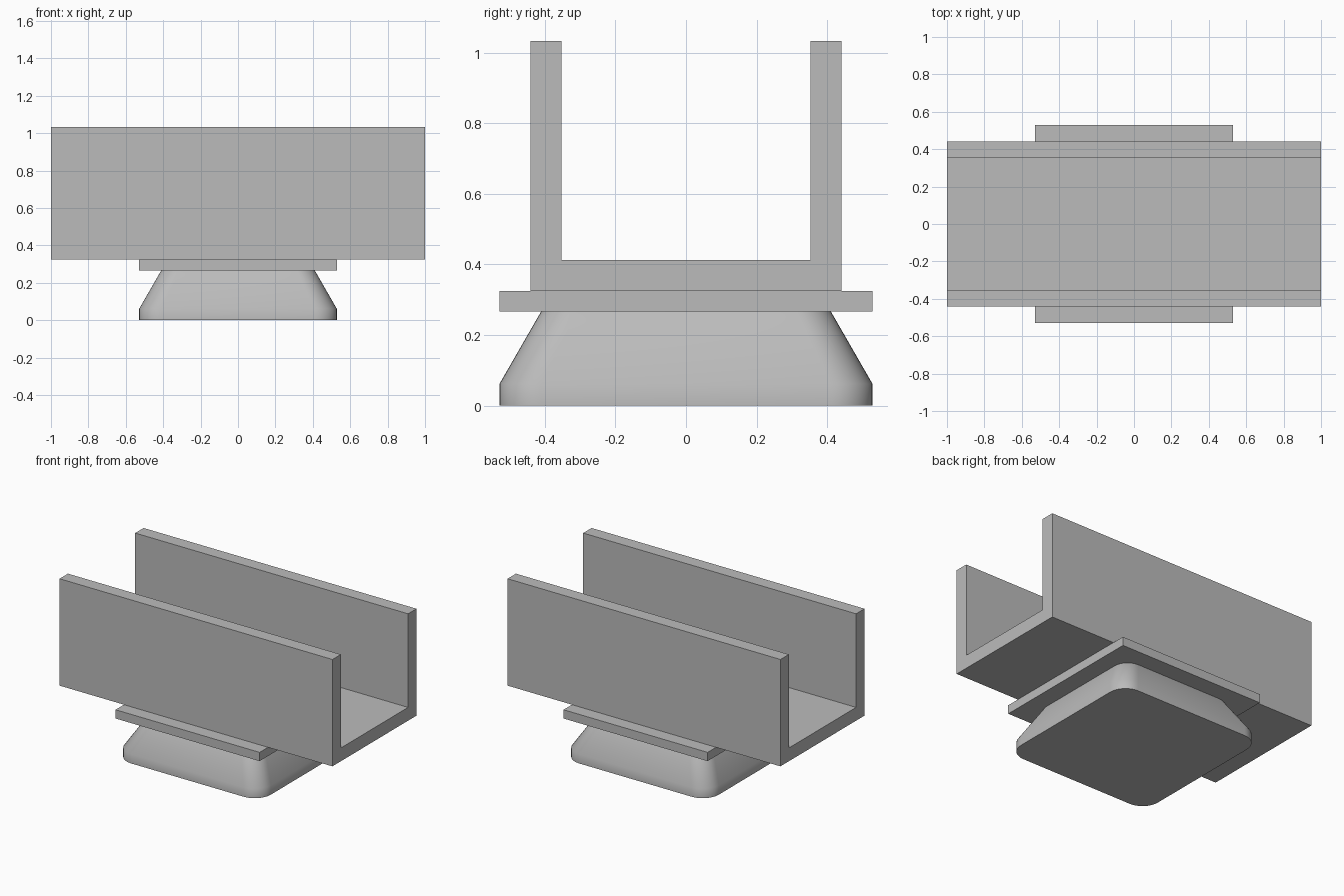
import bpy, bmesh
from math import cos, sin, pi, radians

old = bpy.data.objects.get("Cube")
if old:
    bpy.data.objects.remove(old, do_unlink=True)

# One plain grey for the whole piece
grey = bpy.data.materials.new("plain grey")
grey.use_nodes = True
colour = (0.5, 0.5, 0.5, 1)
grey.diffuse_color = colour
grey.node_tree.nodes["Principled BSDF"].inputs["Base Color"].default_value = colour


def loft(name, rings):
    """Skin a stack of matching closed rings and cap both ends."""
    bm = bmesh.new()
    loops = [[bm.verts.new(p) for p in ring] for ring in rings]
    n = len(loops[0])
    for a, b in zip(loops, loops[1:]):
        for i in range(n):
            j = (i + 1) % n
            bm.faces.new((a[i], a[j], b[j], b[i]))
    bm.faces.new(loops[0][::-1])
    bm.faces.new(loops[-1])
    bmesh.ops.recalc_face_normals(bm, faces=bm.faces[:])
    mesh = bpy.data.meshes.new(name)
    bm.to_mesh(mesh)
    bm.free()
    mesh.materials.append(grey)
    obj = bpy.data.objects.new(name, mesh)
    bpy.context.collection.objects.link(obj)
    return obj


def rounded_square(half, radius, z, steps=10):
    c = half - radius
    ring = []
    for q, (sx, sy) in enumerate([(1, 1), (-1, 1), (-1, -1), (1, -1)]):
        for k in range(steps + 1):
            a = (q + k / steps) * pi / 2
            ring.append((sx * c + radius * cos(a), sy * c + radius * sin(a), z))
    return ring


# U-shaped channel, extruded along x
low, high, wide, wall = 0.325, 1.033, 0.44, 0.088
inner = wide - wall
section = [(-wide, low), (wide, low), (wide, high), (inner, high),
           (inner, low + wall), (-inner, low + wall), (-inner, high), (-wide, high)]
loft("channel", [[(x, y, z) for y, z in section] for x in (-1, 1)])

# Square mounting plate under the channel
half = 0.528
corners = [(-half, -half), (half, -half), (half, half), (-half, half)]
loft("mounting_plate", [[(x, y, z) for x, y in corners] for z in (0.267, low)])

# Tapered foot with rounded corners and a short upright rim
foot = loft("foot", [rounded_square(half, 0.118, 0),
                     rounded_square(half, 0.118, 0.062),
                     rounded_square(0.41, 0.1, 0.267)])
bpy.context.view_layer.objects.active = foot
foot.select_set(True)
bpy.ops.object.shade_smooth_by_angle(angle=radians(40))
